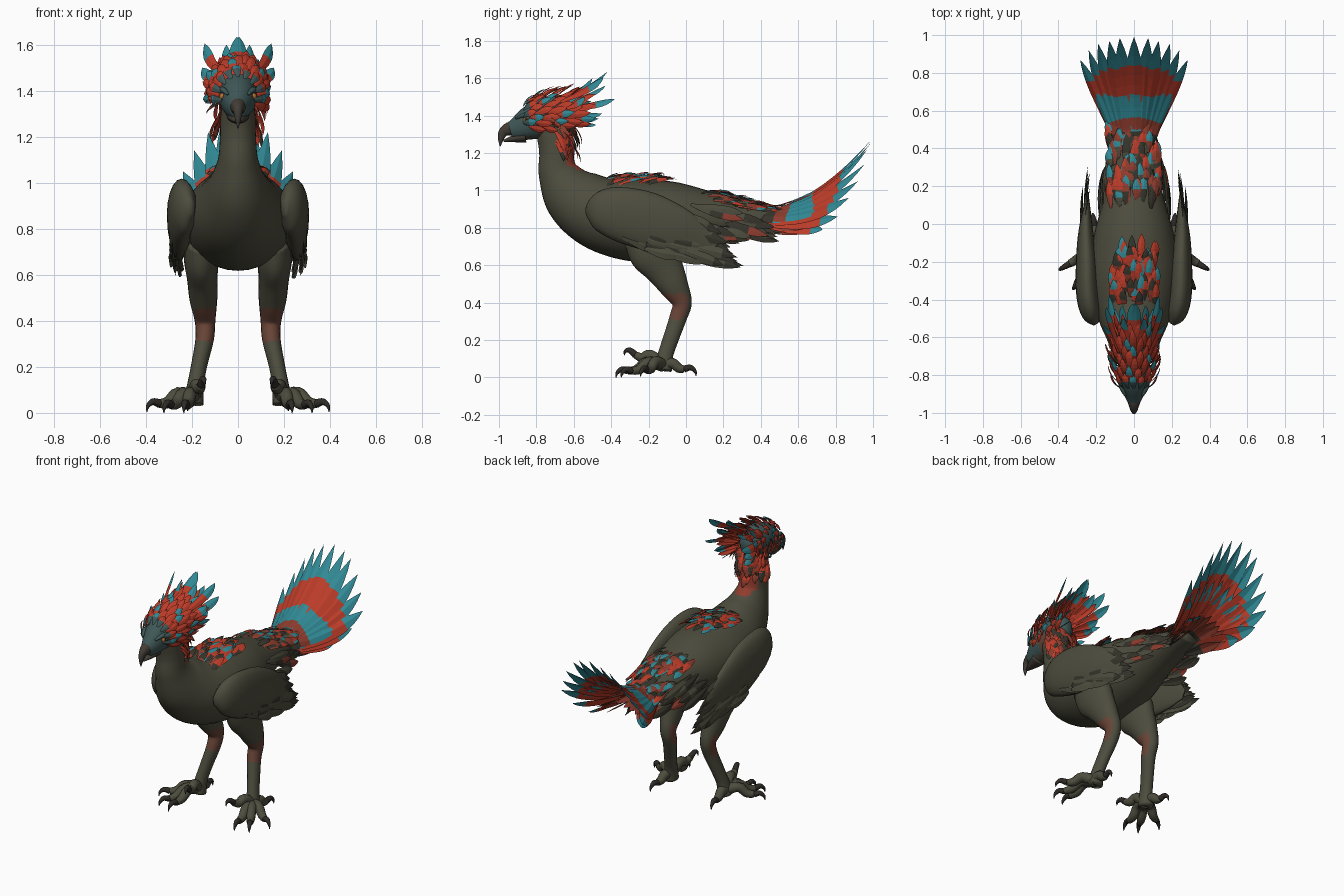
import bpy, bmesh, math, random
from mathutils import Vector as V

random.seed(4)
if "Cube" in bpy.data.objects:
    bpy.data.objects.remove(bpy.data.objects["Cube"])

COLOURS = {
    "olive": (0.075, 0.073, 0.048), "dark_feather": (0.036, 0.034, 0.024),
    "red": (0.50, 0.045, 0.022), "teal": (0.03, 0.25, 0.30),
    "deep_red": (0.27, 0.045, 0.027), "leg_brown": (0.14, 0.058, 0.038),
    "face_teal": (0.05, 0.095, 0.095), "beak_grey": (0.055, 0.046, 0.036),
    "claw_dark": (0.028, 0.024, 0.02), "eye_amber": (0.45, 0.16, 0.03)}
MATS = []
for name, rgb in COLOURS.items():
    m = bpy.data.materials.new(name)
    m.use_nodes = True
    m.diffuse_color = (*rgb, 1)
    m.node_tree.nodes["Principled BSDF"].inputs["Base Color"].default_value = (*rgb, 1)
    MATS.append(m)
IDX = {n: i for i, n in enumerate(COLOURS)}


def finish(bm, name, smooth, rule=None):
    """Turn a bmesh into an object, colouring faces by an optional rule."""
    bm.normal_update()
    for f in bm.faces:
        f.smooth = smooth
        if rule:
            f.material_index = IDX[rule(f.calc_center_median(), f.normal)]
    me = bpy.data.meshes.new(name)
    bm.to_mesh(me)
    bm.free()
    for m in MATS:
        me.materials.append(m)
    ob = bpy.data.objects.new(name, me)
    bpy.context.collection.objects.link(ob)
    return ob


def spline(p, steps):
    """Catmull-Rom samples through section tuples (x, y, z, rx, rt)."""
    p = [V(q) for q in p]
    out = []
    for i in range(len(p) - 1):
        a, b, c, d = p[max(i - 1, 0)], p[i], p[i + 1], p[min(i + 2, len(p) - 1)]
        for k in range(steps):
            t = k / steps
            out.append(b + (c - a) * (t / 2) + (a * 2 - b * 5 + c * 4 - d) * (t * t / 2)
                       + (b * 3 - a - c * 3 + d) * (t ** 3 / 2))
    return out + [p[-1]]


def loft(bm, sections, sides=20, steps=5):
    """Skin elliptical rings along a path."""
    s = spline(sections, steps)
    rings = []
    for i, q in enumerate(s):
        c = V(q[:3])
        t = (V(s[min(i + 1, len(s) - 1)][:3]) - V(s[max(i - 1, 0)][:3])).normalized()
        side = (V((1, 0, 0)) - t * t.x).normalized()
        up = side.cross(t)
        ring = []
        for k in range(sides):
            a = 2 * math.pi * k / sides
            ring.append(bm.verts.new(c + side * (max(q[3], .002) * math.cos(a))
                                     + up * (max(q[4], .002) * math.sin(a))))
        rings.append(ring)
    for r0, r1 in zip(rings, rings[1:]):
        for k in range(sides):
            j = (k + 1) % sides
            bm.faces.new((r0[k], r0[j], r1[j], r1[k]))
    bm.faces.new(rings[0][::-1])
    bm.faces.new(rings[-1])
    bmesh.ops.recalc_face_normals(bm, faces=bm.faces)


def feather(bm, b, c, t, w, n, base, tip, split=.7, rows=9):
    """Leaf blade along a quadratic curve b-c-t, facing n, with a coloured tip."""
    b, c, t, n = V(b), V(c), V(t), V(n).normalized()
    prev = None
    for i in range(rows + 1):
        u = i / rows
        p = b * (1 - u) ** 2 + c * (2 * u * (1 - u)) + t * u * u
        side = ((c - b) * (1 - u) + (t - c) * u).cross(n).normalized()
        h = w / 2 * (.3 + .7 * math.sin(math.pi / 2 * min(1, u / .6)))
        h *= 1 - max(0, (u - .6) / .4) ** 2
        row = [bm.verts.new(q) for q in (p - side * h, p + n * h * .25, p + side * h)]
        if prev:
            for k in (0, 1):
                f = bm.faces.new((prev[k], prev[k + 1], row[k + 1], row[k]))
                f.material_index = IDX[tip if u > split else base]
        prev = row


def jitter(r):
    return V([random.uniform(-r, r) for _ in range(3)])


# Body with neck and tail base
bm = bmesh.new()
loft(bm, [(0, -.77, 1.40, .06, .07), (0, -.71, 1.30, .075, .09), (0, -.695, 1.20, .078, .09),
          (0, -.68, 1.09, .09, .11), (0, -.60, .97, .14, .165), (0, -.45, .875, .205, .20),
          (0, -.25, .84, .235, .222), (0, -.05, .845, .21, .20), (0, .15, .85, .155, .14),
          (0, .35, .85, .11, .075), (0, .5, .85, .07, .04)], 32, 8)
finish(bm, "body", True, lambda c, n: "deep_red" if c.z > 1.02 and c.y > -.75 and n.y > .45 and abs(c.x) < .1 else "olive")

# Head
bm = bmesh.new()
loft(bm, [(0, -.60, 1.40, .03, .04), (0, -.65, 1.40, .07, .09), (0, -.73, 1.395, .085, .11),
          (0, -.82, 1.365, .08, .095), (0, -.89, 1.335, .058, .07), (0, -.94, 1.32, .035, .045)], 24)
finish(bm, "head", True, lambda c, n: "leg_brown" if -.79 < c.y < -.72 and c.z < 1.38
       else "olive" if c.z < 1.29 else "face_teal")

# Hooked upper beak and lower jaw
bm = bmesh.new()
loft(bm, [(0, -.89, 1.335, .045, .04), (0, -.94, 1.33, .034, .038), (0, -.975, 1.312, .022, .028),
          (0, -.99, 1.275, .013, .016), (0, -.993, 1.235, .002, .002)], 14)
loft(bm, [(0, -.86, 1.29, .05, .035), (0, -.93, 1.275, .03, .018), (0, -.975, 1.265, .008, .006)], 14)
finish(bm, "beak", True, lambda c, n: "beak_grey")

for s, label in ((1, "left"), (-1, "right")):
    # Eye and brow ridge
    bm = bmesh.new()
    bmesh.ops.create_uvsphere(bm, u_segments=12, v_segments=8, radius=.016)
    bmesh.ops.translate(bm, verts=bm.verts, vec=(s * .066, -.856, 1.375))
    finish(bm, label + "_eye", True, lambda c, n: "claw_dark" if abs(c.x) > .078 else "eye_amber")
    bm = bmesh.new()
    loft(bm, [(s * .045, -.91, 1.385, .006, .006), (s * .066, -.86, 1.405, .014, .012),
              (s * .075, -.79, 1.405, .005, .005)], 10)
    finish(bm, label + "_brow", True, lambda c, n: "face_teal")

    # Leg
    bm = bmesh.new()
    loft(bm, [(s * .16, -.22, .76, .07, .12), (s * .16, -.17, .67, .075, .135),
              (s * .155, -.115, .58, .066, .105), (s * .15, -.065, .49, .06, .08),
              (s * .143, -.022, .40, .045, .054), (s * .145, -.042, .32, .04, .047),
              (s * .168, -.08, .21, .035, .043), (s * .185, -.11, .12, .036, .042),
              (s * .195, -.125, .04, .045, .05)], 18)
    finish(bm, label + "_leg", True, lambda c, n: "leg_brown" if .31 < c.z < .45 and n.y < .5 else "olive")

    # Toes and claws; the inner toe is held up
    toes, claws = bmesh.new(), bmesh.new()
    for x, y, z, lift in ((.29, -.29, .035, .03), (.34, -.21, .04, .03), (.225, -.31, .035, .03),
                          (.16, -.27, .12, .03), (.21, -.01, .045, .02)):
        a, e = V((.195, -.125, .065)), V((x, y, z))
        d = (e - a).normalized()
        path = [a, a.lerp(e, .45) + V((0, 0, lift)), a.lerp(e, .75), e]
        loft(toes, [(s * p.x, p.y, p.z, r, r) for p, r in zip(path, (.036, .03, .026, .02))], 10, 4)
        hook = [e, e + d * .035 + V((0, 0, .014)), e + d * .06 + V((0, 0, -.002)), e + d * .066 - V((0, 0, .026))]
        loft(claws, [(s * p.x, p.y, p.z, r, r) for p, r in zip(hook, (.019, .015, .009, .001))], 8, 4)
    finish(toes, label + "_toes", True, lambda c, n: "olive")
    finish(claws, label + "_claws", True, lambda c, n: "claw_dark")

    # Folded wing
    bm = bmesh.new()
    loft(bm, [(s * .20, -.53, .89, .015, .03), (s * .225, -.48, .89, .05, .10), (s * .245, -.38, .88, .06, .14),
              (s * .25, -.22, .84, .058, .155), (s * .255, -.06, .79, .042, .13),
              (s * .25, .06, .74, .022, .09), (s * .245, .16, .69, .004, .03)], 20)
    finish(bm, label + "_wing", True, lambda c, n: "olive")

    # Flight feathers in three overlapping rows
    bm = bmesh.new()
    for row, (y0, reach, out) in enumerate(((-.10, .40, .262), (-.17, .30, .285), (-.22, .2, .296))):
        for k in range(9):
            f = k / 8
            b = V((s * out, y0 + .05 * f, .69 + .2 * f))
            t = V((s * (out - .025), y0 + reach - .13 * f, .59 + .2 * f + .03 * row)) + jitter(.008)
            feather(bm, b, b.lerp(t, .5) + V((s * .012, 0, -.01)), t, .062, (s, 0, .1),
                    ("olive", "dark_feather")[k % 2], "olive" if row else "dark_feather", .8)
    # Lower wing edge and flank feathers
    for k in range(6):
        b = V((s * .285, -.34 + .06 * k, .75 - .012 * k))
        t = b + V((-s * .015, .24, -.09))
        feather(bm, b, b.lerp(t, .5), t, .06, (s, 0, -.1), "olive", "dark_feather", .8)
    for k in range(16):
        f = random.random()
        b = V((s * (.19 - .07 * f), .0 + .26 * f, random.uniform(.78, .93) - .02 * f))
        t = b + V((-s * .03, .24, -.06)) + jitter(.02)
        feather(bm, b, b.lerp(t, .5) + V((s * .02, 0, 0)), t, .05, (s, 0, .4),
                ("olive", "dark_feather")[k % 2], ("olive", "deep_red", "dark_feather")[k % 3], .6)
    finish(bm, label + "_wing_feathers", False)


# Back plumage: red saddle, then darker rump coverts
def back_z(x, y):
    return 1.068 - .3 * max(0, y + .1) - 2.5 * x * x - .5 * max(0, -.42 - y)


bm = bmesh.new()
for name, y0, y1, half, count, bases, tips in (
        ("saddle", -.48, -.2, .115, 65, ("red", "deep_red", "red", "dark_feather"), ("red", "dark_feather", "teal", "red")),
        ("rump", .08, .42, .13, 80, ("dark_feather", "deep_red", "olive"), ("dark_feather", "red", "teal", "deep_red"))):
    for k in range(count):
        y = y0 + (y1 - y0) * k / count
        x = random.uniform(-half, half)
        b = V((x, y, back_z(x, y) - .01))
        e = y + random.uniform(.1, .16)
        t = V((x * 1.1, e, back_z(x, e) + random.uniform(.008, .03)))
        feather(bm, b, b.lerp(t, .5) + V((0, 0, .018)), t, .042, (x * 4, .2, 1),
                bases[k % len(bases)], tips[k % len(tips)], .6, 6)
finish(bm, "back_feathers", False)

# Tail fan: arched main feathers, teal upper layer, short under layer
FAN = ((0, .99, 1.27), (.075, .985, 1.25), (.13, .97, 1.22), (.19, .955, 1.14), (.24, .92, 1.05),
       (.285, .87, .96), (.25, .81, .86), (.19, .73, .79))
bm = bmesh.new()
for i, (x, y, z) in enumerate(FAN):
    for s in ((1, -1) if x else (1,)):
        low = i / 7
        n = (s * x * 3.5, -.6, 1)
        b = V((s * (.02 + .05 * low), .36, .88 - .06 * low))
        c = V((s * x * .6, .70 - .06 * low, .90 - .11 * low))
        t = V((s * x, y, z))
        feather(bm, b, c, t, .095, n, "red", "teal", .8, 12)
        lift = V((0, -.012, .014))
        feather(bm, b + lift, c.lerp(b, .25) + lift, c.lerp(t, .45) + lift, .06, n,
                "deep_red", "teal" if i < 6 else "red", .45)
        feather(bm, b + lift * 2, b.lerp(c, .4) + lift * 2, b.lerp(c, .85) + lift * 2, .055, n,
                "dark_feather", "teal" if i % 3 == 0 else "deep_red", .6)
        feather(bm, b - lift * 2, b.lerp(c, .5) - lift * 2, c - lift, .06, n, "dark_feather", "deep_red", .5)
finish(bm, "tail_feathers", False)

# Head crest: layered short feathers, then long swept plumes
bm = bmesh.new()
for i in range(9):
    u = i / 8
    for k in range(9):
        a = math.radians(-100 + 25 * k + (12 if i % 2 else 0))
        r = .07 + .03 * math.sin(math.pi * min(1, u + .15))
        b = V((math.sin(a) * r * .85, -.87 + .25 * u, 1.375 + math.cos(a) * r + .02 * u))
        ln = .09 + .08 * u
        t = b + V((math.sin(a) * .5, .85, math.cos(a) * .55 + .1)) * ln + jitter(.012)
        n = V((math.sin(a), -.5, math.cos(a)))
        feather(bm, b, b.lerp(t, .5) + n * .02, t, .04, n, "face_teal" if i < 1 else "red",
                "teal" if (i + k) % 4 == 0 else "red", .65, 6)
for s in (1, -1):
    for x, y, z, w in ((.004, -.42, 1.635, .05), (.145, -.44, 1.605, .05), (.13, -.38, 1.49, .05),
                       (.06, -.43, 1.56, .045), (.10, -.45, 1.41, .045), (.155, -.54, 1.50, .05),
                       (.05, -.50, 1.60, .045), (.08, -.48, 1.35, .04)):
        b = V((s * x * .5, -.68, 1.40 + (z - 1.4) * .35))
        t = V((s * x, y, z))
        c = b.lerp(t, .6) + V((s * .02, .03, -.02))
        feather(bm, b, c, t, w, (s * (x + .04) * 6, -.3, 1), "red", "teal", .6)
    # Nape and cheek feathers hanging down
    for k in range(26):
        f = random.random()
        b = V((s * (.015 + .075 * f), -.615 - .10 * f, random.uniform(1.25, 1.42)))
        t = b + V((s * .03 * f, .05, -.11)) + jitter(.015)
        feather(bm, b, b.lerp(t, .5) + V((s * .015 * f, .03, 0)), t, .038, (s * f, 1 - .6 * f, .2),
                "red", ("red", "deep_red", "dark_feather")[k % 3], .6, 6)
    for k in range(6):
        b = V((s * .075, -.76 + .015 * k, 1.42 - .015 * k))
        t = b + V((s * .055, .07, -.05)) + jitter(.015)
        feather(bm, b, b.lerp(t, .6) + V((s * .015, 0, .01)), t, .022, (s, -.3, .6),
                "dark_feather", "deep_red", .6, 6)
finish(bm, "crest_feathers", False)
